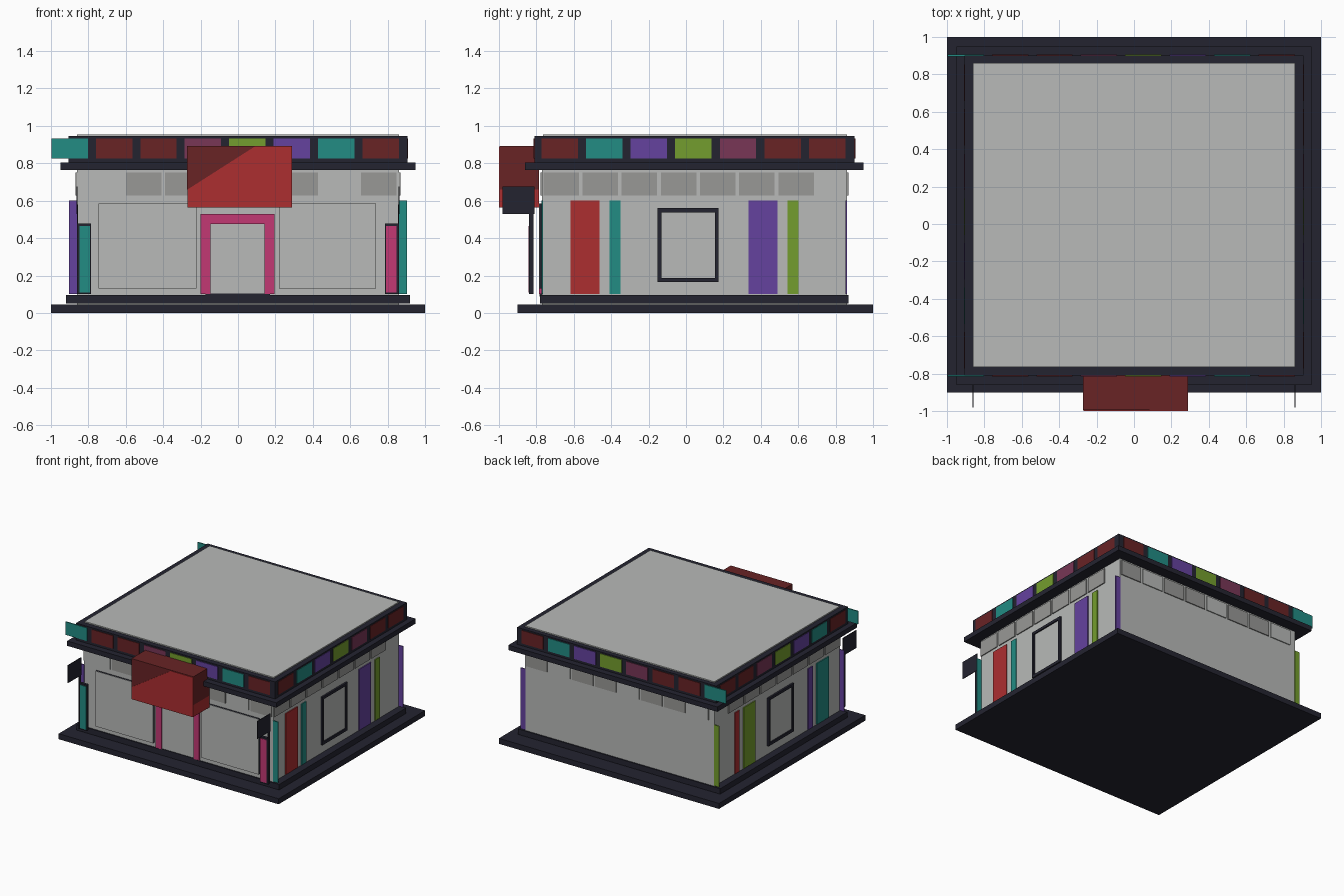
import bpy, bmesh

old = bpy.data.objects.get("Cube")
if old:
    bpy.data.objects.remove(old, do_unlink=True)


def material(name, hex_code):
    srgb = [int(hex_code[i:i + 2], 16) / 255 for i in (0, 2, 4)]
    lin = [c / 12.92 if c <= 0.04045 else ((c + 0.055) / 1.055) ** 2.4 for c in srgb]
    m = bpy.data.materials.new(name)
    m.use_nodes = True
    m.diffuse_color = (*lin, 1)
    m.node_tree.nodes["Principled BSDF"].inputs["Base Color"].default_value = (*lin, 1)
    return m


WALL = material("pale grey", "B8BAB8")
DARK = material("charcoal", "242430")
GREY = material("mid grey", "989896")
BRICK = material("dark red", "682325")
RED = material("red", "AC2E30")
TEAL = material("teal", "228C84")
PURPLE = material("purple", "65429F")
LIME = material("lime", "749D2E")
PLUM = material("plum", "783656")
PINK = material("pink", "C23874")


def finish(name, bm, mat):
    bmesh.ops.recalc_face_normals(bm, faces=bm.faces)
    mesh = bpy.data.meshes.new(name)
    bm.to_mesh(mesh)
    bm.free()
    mesh.materials.append(mat)
    obj = bpy.data.objects.new(name, mesh)
    bpy.context.collection.objects.link(obj)
    return obj


def box(name, mat, x, y, z):
    """Box from (min, max) ranges on each axis."""
    bm = bmesh.new()
    bmesh.ops.create_cube(bm, size=1)
    for v in bm.verts:
        v.co = [r[0] + (c + 0.5) * (r[1] - r[0]) for c, r in zip(v.co, (x, y, z))]
    return finish(name, bm, mat)


def span(centre, width):
    return (centre - width / 2, centre + width / 2)


def outward(surface, sign, depth):
    """Range that starts just inside a wall and stands out by depth."""
    return tuple(sorted((surface - sign * 0.004, surface + sign * depth)))


def frame(name, mat, rects, to_3d, depth):
    """Bars filling the given (across, up) rectangles."""
    for i, (across, up) in enumerate(rects):
        x, y = (across, depth) if to_3d == "front" else (depth, across)
        box(f"{name}_{i + 1}", mat, x, y, up)


# Stacked body: ground slab, plinth, walls, cornice, fascia and roof
box("ground_slab", DARK, (-1, 1), (-0.9, 1), (0, 0.045))
box("plinth", DARK, (-0.92, 0.92), (-0.78, 0.87), (0.05, 0.095))
box("walls", WALL, (-0.86, 0.86), (-0.77, 0.86), (0.04, 0.78))
box("cornice", DARK, (-0.95, 0.95), (-0.86, 0.95), (0.765, 0.805))
box("fascia", DARK, (-0.905, 0.905), (-0.81, 0.90), (0.80, 0.945))
box("roof", WALL, (-0.86, 0.86), (-0.765, 0.86), (0.93, 0.954))

# Coloured fascia tiles
front_tiles = [TEAL, BRICK, BRICK, PLUM, LIME, PURPLE, TEAL, BRICK]
side_tiles = [BRICK, TEAL, PURPLE, LIME, PLUM, BRICK, BRICK]
tile_z = (0.826, 0.933)
for side, y, s in (("front", -0.81, -1), ("back", 0.90, 1)):
    for i, mat in enumerate(front_tiles):
        box(f"{side}_tile_{i + 1}", mat, span(-0.90 + i * 0.2375, 0.195), outward(y, s, 0.005), tile_z)
for side, s in (("right", -1), ("left", 1)):
    for i, mat in enumerate(side_tiles):
        box(f"{side}_tile_{i + 1}", mat, outward(s * 0.905, s, 0.004), span(-0.676 + i * 0.2385, 0.195), tile_z)

# Grey panels under the cornice
band_z = (0.628, 0.752)
for side, y, s in (("front", -0.77, -1), ("back", 0.86, 1)):
    for i in range(8):
        box(f"{side}_band_panel_{i + 1}", GREY if i % 3 else WALL,
            span(-0.714 + i * 0.2095, 0.19), outward(y, s, 0.008), band_z)
for side, s in (("right", -1), ("left", 1)):
    for i in range(7):
        box(f"{side}_band_panel_{i + 1}", GREY, outward(s * 0.86, s, 0.008), span(-0.668 + i * 0.2095, 0.19), band_z)

# Side wall stripes and framed windows
stripe_z = (0.10, 0.60)
for side, s, colours in (("left", 1, (RED, TEAL, PURPLE, LIME)), ("right", -1, (TEAL, PURPLE, LIME, RED))):
    for i, (centre, width) in enumerate(((-0.54, 0.155), (-0.38, 0.058), (0.412, 0.155), (0.572, 0.058))):
        box(f"{side}_stripe_{i + 1}", colours[i], outward(s * 0.86, s, 0.008), span(centre, width), stripe_z)
    box(f"{side}_window", WALL, outward(s * 0.86, s, 0.005), (-0.135, 0.157), (0.185, 0.54))
    frame(f"{side}_window_frame", DARK, [
        ((-0.152, -0.132), (0.165, 0.56)), ((0.154, 0.174), (0.165, 0.56)),
        ((-0.132, 0.154), (0.165, 0.188)), ((-0.132, 0.154), (0.538, 0.56))],
        "side", outward(s * 0.86, s, 0.015))

# Thin corner strips reaching past the walls
for name, mat, s, y in (("front_left", TEAL, 1, -0.768), ("front_right", PURPLE, -1, -0.768),
                        ("back_left", PURPLE, 1, 0.858), ("back_right", LIME, -1, 0.858)):
    box(f"{name}_corner_strip", mat, span(s * 0.88, 0.045), span(y, 0.008), stripe_z)

# Front windows: pale pane over a dark backing
for name, x in (("right", (-0.745, -0.222)), ("left", (0.218, 0.737))):
    box(f"front_{name}_window_back", DARK, x, (-0.783, -0.76), (0.13, 0.585))
    box(f"front_{name}_window_pane", WALL, x, (-0.786, -0.783), (0.13, 0.585))

# Door with a pink surround
box("door_sill", DARK, (-0.175, 0.17), (-0.782, -0.76), (0.088, 0.103))
box("door", WALL, (-0.15, 0.145), (-0.776, -0.76), (0.10, 0.48))
frame("door_surround", PINK, [
    ((-0.20, -0.148), (0.10, 0.53)), ((0.143, 0.195), (0.10, 0.53)),
    ((-0.148, 0.143), (0.475, 0.53))], "front", (-0.785, -0.76))

# Poster boards and flag signs at the front corners
for name, s, mat in (("left", 1, PINK), ("right", -1, TEAL)):
    box(f"{name}_poster_board", DARK, span(s * 0.822, 0.07), (-0.838, -0.815), (0.10, 0.478))
    box(f"{name}_poster", mat, span(s * 0.819, 0.056), (-0.842, -0.837), (0.11, 0.465))
    box(f"{name}_flag_post", DARK, span(s * 0.858, 0.005), (-0.84, -0.815), (0.10, 0.58))
    box(f"{name}_flag_sign", DARK, span(s * 0.86, 0.006), (-0.98, -0.81), (0.53, 0.675))

# Entrance canopy: dark upper box, red lower box and a cut-corner front plate
box("canopy_upper", BRICK, (-0.273, 0.29), (-0.994, -0.785), (0.66, 0.893))
box("canopy_lower", RED, (-0.27, 0.29), (-0.994, -0.785), (0.563, 0.66))
bm = bmesh.new()
outline = [(-0.27, 0.563), (0.29, 0.563), (0.29, 0.89), (0.09, 0.89), (-0.27, 0.66)]
face = bm.faces.new([bm.verts.new((x, -0.994, z)) for x, z in outline])
extruded = bmesh.ops.extrude_face_region(bm, geom=[face])["geom"]
bmesh.ops.translate(bm, vec=(0, -0.006, 0), verts=[g for g in extruded if isinstance(g, bmesh.types.BMVert)])
finish("canopy_front", bm, RED)
